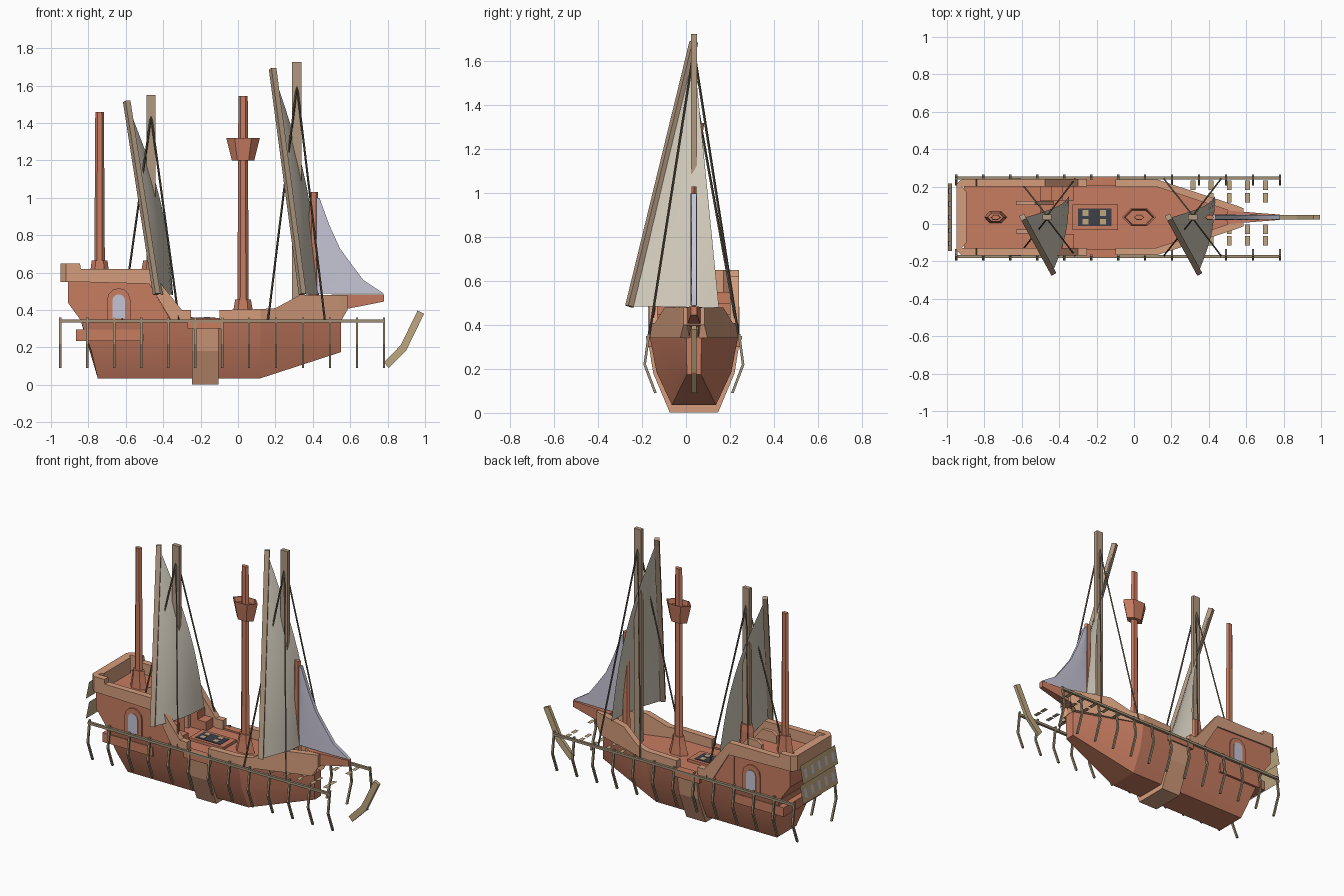
import bpy, bmesh, math
from mathutils import Vector

if "Cube" in bpy.data.objects:
    bpy.data.objects.remove(bpy.data.objects["Cube"])

CENTRE_Y = 0.036  # keel line


def material(name, *rgb):
    m = bpy.data.materials.new(name)
    m.use_nodes = True
    m.diffuse_color = (*rgb, 1)
    m.node_tree.nodes["Principled BSDF"].inputs["Base Color"].default_value = (*rgb, 1)
    return m


RED = material("red wood", 0.57, 0.20, 0.118)
TRIM = material("light trim wood", 0.66, 0.34, 0.205)
SPAR = material("spar wood", 0.44, 0.32, 0.22)
TAN = material("tan wood", 0.52, 0.39, 0.22)
RAIL = material("weathered wood", 0.36, 0.28, 0.18)
CANVAS = material("cream canvas", 0.67, 0.62, 0.52)
PALE = material("pale lilac", 0.56, 0.55, 0.66)
DARK = material("dark opening", 0.05, 0.05, 0.07)
ROPE = material("dark rope", 0.12, 0.10, 0.07)


def mesh(name, verts, faces, mat, mirror=False):
    me = bpy.data.meshes.new(name)
    me.from_pydata([tuple(v) for v in verts], [], faces)
    if len(faces) > 1:
        bm = bmesh.new()
        bm.from_mesh(me)
        bmesh.ops.recalc_face_normals(bm, faces=bm.faces)
        bm.to_mesh(me)
        bm.free()
    me.materials.append(mat)
    ob = bpy.data.objects.new(name, me)
    ob.location.y = CENTRE_Y
    bpy.context.scene.collection.objects.link(ob)
    if mirror:
        ob.modifiers.new("mirror", "MIRROR").use_axis = (False, True, False)
    return ob


def smooth(ob, degrees):
    ob.data.shade_smooth()
    ob.data.set_sharp_from_angle(angle=math.radians(degrees))


def loft(name, rings, mat, mirror=False):
    n = len(rings[0])
    faces = [(r * n + i, r * n + (i + 1) % n, (r + 1) * n + (i + 1) % n, (r + 1) * n + i)
             for r in range(len(rings) - 1) for i in range(n)]
    faces += [tuple(range(n)), tuple(range((len(rings) - 1) * n, len(rings) * n))]
    return mesh(name, [v for r in rings for v in r], faces, mat, mirror)


def prism(name, profile, y0, y1, mat, mirror=False):
    return loft(name, [[(x, y, z) for x, z in profile] for y in (y0, y1)], mat, mirror)


def box(name, x0, x1, y0, y1, z0, z1, mat, mirror=False):
    return prism(name, [(x0, z0), (x1, z0), (x1, z1), (x0, z1)], y0, y1, mat, mirror)


def plate(name, x0, z0, x1, z1, y0, y1, mat):
    # single flat sheet spanning y0 to y1
    mesh(name, [(x0, y0, z0), (x1, y0, z1), (x1, y1, z1), (x0, y1, z0)], [(0, 1, 2, 3)], mat)


def mast(name, x, levels, mat):
    # six-sided upright, flattened across the ship
    loft(name, [[(x + r * math.cos(k * math.pi / 3), 0.6 * r * math.sin(k * math.pi / 3), z)
                 for k in range(6)] for z, r in levels], mat)


def rod(name, points, r, mat, mirror=False):
    # square bar along a path; r is half its thickness
    points = [Vector(p) for p in points]
    q = (points[-1] - points[0]).to_track_quat("Z", "Y")
    corners = [q @ Vector((a * r, b * r, 0)) for a, b in ((1, 1), (-1, 1), (-1, -1), (1, -1))]
    loft(name, [[p + c for c in corners] for p in points], mat, mirror)


def bulwark(name, side, end_shift):
    # wall along one side and round the end to the centreline, then mirrored
    rings = []
    for x, w, low, top in side:
        rings.append([(x, w, low), (x, w, top), (x, w - 0.04, top), (x, w - 0.04, low)])
    x, w, low, top = side[-1]
    xi = x + end_shift
    rings[-1][2:] = [(xi, max(w - 0.04, 0.008), top), (xi, max(w - 0.04, 0.008), low)]
    rings.append([(x, 0, low), (x, 0, top), (xi, 0, top), (xi, 0, low)])
    loft(name, rings, TRIM, True)


# Hull: cross-sections at stern, shoulder and bow, mirrored
def section(*points):
    (xt, _, zt), (xb, _, zb) = points[0], points[-1]
    return [(xt, 0, zt), *points, (xb, 0, zb)]


hull = loft("hull", [
    section((-0.84, 0.20, 0.34), (-0.785, 0.17, 0.185), (-0.75, 0.10, 0.035)),
    section((0.12, 0.20, 0.34), (0.12, 0.17, 0.185), (0.12, 0.10, 0.035)),
    section((0.55, 0.035, 0.345), (0.55, 0.033, 0.25), (0.55, 0.032, 0.175))], RED, True)
smooth(hull, 17)
band = [(0.21, 0.335), (0.185, 0.18), (0.11, 0.002)]
band += [(-y, z) for y, z in band[::-1]]
loft("midship_band", [[(x, y, z) for y, z in band] for x in (-0.245, -0.105)], TRIM)
box("side_channel", -0.27, -0.08, 0.17, 0.213, 0.30, 0.35, RED, True)
box("stern_wale", -0.865, -0.505, -0.195, 0.195, 0.235, 0.295, RED)

# Quarterdeck block, sloping cheeks, stairs and stair rails
prism("quarterdeck", [(-0.91, 0.55), (-0.5, 0.55), (-0.5, 0.33), (-0.83, 0.33), (-0.91, 0.44)],
      -0.195, 0.195, RED)
prism("quarter_cheek", [(-0.51, 0.55), (-0.48, 0.55), (-0.35, 0.33), (-0.51, 0.33)],
      0.165, 0.196, RED, True)
for i in range(3):
    box(f"stair_{i + 1}", -0.51, -0.44 + i * 0.06, 0.09, 0.17, 0.33, 0.50 - i * 0.05, RED, True)
prism("stair_rail", [(-0.63, 0.54), (-0.63, 0.6), (-0.6, 0.62), (-0.53, 0.62), (-0.43, 0.5),
                     (-0.43, 0.34), (-0.5, 0.34), (-0.5, 0.54)], 0.065, 0.088, TRIM, True)

# Bulwarks
bulwark("bow_bulwark", [(-0.10, 0.203, 0.34, 0.40), (0.12, 0.203, 0.34, 0.405),
                        (0.20, 0.177, 0.34, 0.41), (0.33, 0.134, 0.34, 0.48),
                        (0.55, 0.062, 0.34, 0.48), (0.585, 0.048, 0.40, 0.48)], -0.12)
bulwark("stern_bulwark", [(-0.25, 0.205, 0.34, 0.40), (-0.30, 0.205, 0.34, 0.40),
                          (-0.36, 0.205, 0.35, 0.475), (-0.475, 0.205, 0.54, 0.62),
                          (-0.84, 0.205, 0.55, 0.62), (-0.845, 0.205, 0.55, 0.65),
                          (-0.92, 0.205, 0.55, 0.65), (-0.95, 0.175, 0.55, 0.65)], 0.055)


# Arched side windows
def arch(cx, w, z0, spring, n=6):
    return [(cx - w, z0), (cx + w, z0)] + [
        (cx + w * math.cos(math.pi * k / n), spring + w * math.sin(math.pi * k / n))
        for k in range(n + 1)]


prism("window_frame", arch(-0.638, 0.062, 0.35, 0.455), 0.19, 0.204, RED, True)
prism("window_pane", arch(-0.638, 0.034, 0.355, 0.45), 0.204, 0.208, PALE, True)

# Stern gallery: two slanted tiers with window slots
for t, top in enumerate((0.59, 0.46)):
    plate(f"gallery_panel_{t + 1}", -0.972, top, -0.995, top - 0.115, -0.18, 0.18, TAN)
    for k in range(5):
        y = -0.14 + k * 0.07
        plate(f"gallery_window_{t + 1}_{k + 1}", -0.981, top - 0.03, -0.992, top - 0.085,
              y - 0.013, y + 0.013, PALE)

# Cargo hatch with loose planks
box("hatch_coaming", -0.33, -0.085, -0.068, 0.068, 0.335, 0.358, RED)
box("hatch_opening", -0.30, -0.12, -0.048, 0.048, 0.357, 0.361, DARK)
for x in (-0.26, -0.165):
    box("hatch_plank", x - 0.016, x + 0.016, 0.008, 0.04, 0.36, 0.364, TAN, True)

# Red masts, collars and lookout basket
mast("aft_mast", -0.74, [(0.54, 0.062), (0.62, 0.048), (0.665, 0.042), (0.666, 0.028),
                         (1.46, 0.023)], RED)
mast("main_mast", 0.027, [(0.335, 0.07), (0.41, 0.05), (0.455, 0.042), (0.456, 0.03),
                          (1.545, 0.025)], RED)
mast("lookout_basket", 0.027, [(1.20, 0.06), (1.32, 0.09), (1.32, 0.08), (1.29, 0.072)], RED)
mast("jib_mast", 0.405, [(0.335, 0.03), (1.03, 0.023)], RED)
mast("mizzen_collar", -0.465, [(0.34, 0.06), (0.62, 0.05), (0.665, 0.042)], RED)

# Bowsprit
loft("bowsprit", [[(x, s * w, z) for s, z in ((1, lo), (1, hi), (-1, hi), (-1, lo))]
                  for x, w, lo, hi in ((0.5, 0.036, 0.39, 0.482), (0.78, 0.014, 0.445, 0.484))], RED)


# Lateen rigs
def lateen(label, x, top, hitch):
    box(label + "_mast", x - 0.025, x + 0.025, -0.0135, 0.0135, 0.335, top, SPAR)
    head = Vector((x - 0.13, 0, top - 0.035))
    heel = Vector((x + 0.03, -0.293, 0.485))
    clew = Vector((x + 0.118, 0.114, 0.48))
    rod(label + "_yard", [head, heel], 0.015, SPAR)
    peak = head.lerp(heel, 0.05)
    throat = peak + Vector((0.01, 0.015, 0))
    rows, cols, verts, faces = 10, 6, [], []
    for i in range(rows + 1):
        t = i / rows
        for j in range(cols + 1):
            s = j / cols
            p = peak.lerp(heel, t).lerp(throat.lerp(clew, t), s)
            p.x += 0.05 * s * math.sin(math.pi * t) + 0.025 * math.sin(math.pi * s) * t
            verts.append(p)
    for i in range(rows):
        for j in range(cols):
            a = i * (cols + 1) + j
            faces.append((a, a + 1, a + cols + 2, a + cols + 1))
    smooth(mesh(label + "_sail", verts, faces, CANVAS), 30)
    for end, dx in (("fore", 0.15), ("aft", -0.155)):
        rod(f"{label}_{end}_shroud", [(x, 0.008, hitch), (x + dx, 0.205, 0.34)],
            0.004, ROPE, True)


lateen("fore", 0.315, 1.725, 1.60)
lateen("mizzen", -0.465, 1.55, 1.44)

# Jib sail, slightly swollen, with a concave leading edge
jib = []
for z, edge in [(0.488, 0.78), (0.56, 0.67), (0.64, 0.61), (0.73, 0.545),
                (0.85, 0.49), (1.0, 0.435)]:
    mid = 0.42 + (edge - 0.42) * 0.45
    half = [(0.42, 0.01, z), (mid, 0.015, z), (edge, 0.011, z)]
    jib.append(half + [(x, -y, h) for x, y, h in half[::-1]])
smooth(loft("jib_sail", jib, PALE), 40)

# Outrigger rails with bent oars
rod("outer_rail", [(-0.955, 0.21, 0.342), (0.785, 0.21, 0.342)], 0.008, RAIL, True)
for k in range(13):
    x = -0.95 + k * 0.1442
    rod(f"oar_{k + 1}", [(x, 0.205, 0.36), (x, 0.224, 0.22), (x, 0.175, 0.09)],
        0.006, RAIL, True)

# Rows of small boards beside the bow
for k in range(5):
    x = 0.315 + k * 0.097
    for y in (0.172, 0.105, -0.065, -0.125):
        plate(f"bow_board_{k + 1}", x - 0.013, 0.338, x + 0.013, 0.338, y - 0.025, y + 0.025, TAN)

# Bent bar hanging ahead of the bow
prism("bow_bar", [(0.78, 0.12), (0.805, 0.09), (0.90, 0.185), (0.995, 0.38), (0.96, 0.397),
                  (0.87, 0.212)], -0.011, 0.011, TAN)
